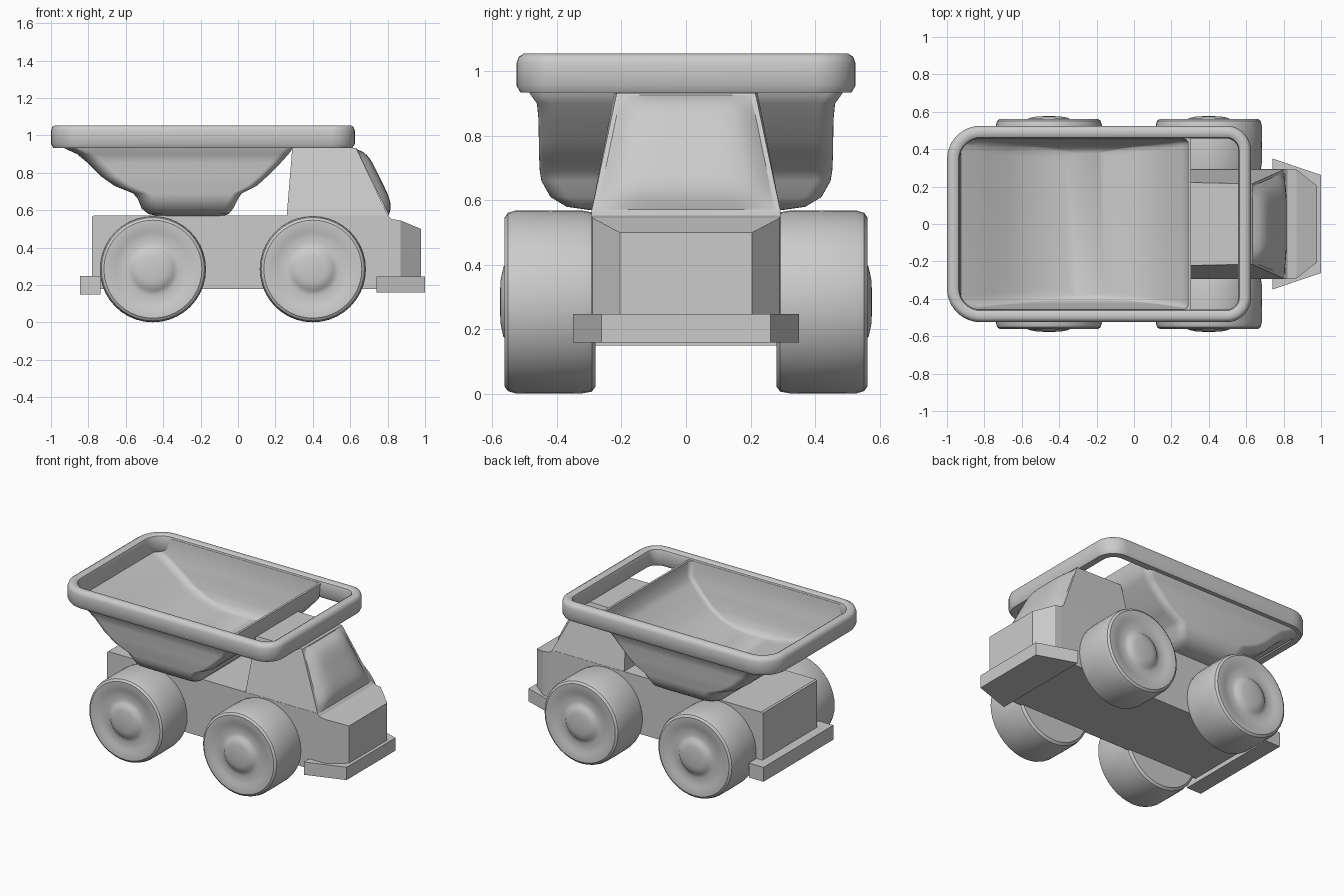
import bpy, bmesh, math

if "Cube" in bpy.data.objects:
    bpy.data.objects.remove(bpy.data.objects["Cube"])


def finish(name, bm, angle=None, bevel=0):
    bmesh.ops.recalc_face_normals(bm, faces=bm.faces)
    me = bpy.data.meshes.new(name)
    bm.to_mesh(me)
    bm.free()
    ob = bpy.data.objects.new(name, me)
    bpy.context.collection.objects.link(ob)
    if bevel:
        mod = ob.modifiers.new("bevel", 'BEVEL')
        mod.width, mod.segments = bevel, 2
    if angle:
        bpy.ops.object.select_all(action='DESELECT')
        ob.select_set(True)
        bpy.context.view_layer.objects.active = ob
        bpy.ops.object.shade_smooth_by_angle(angle=math.radians(angle))
    return ob


def loft(name, rings, cap=True, closed=False, angle=None, bevel=0):
    """Skin a list of equally sized point rings."""
    bm = bmesh.new()
    vs = [[bm.verts.new(p) for p in ring] for ring in rings]
    pairs = list(zip(vs, vs[1:])) + ([(vs[-1], vs[0])] if closed else [])
    n = len(rings[0])
    for a, b in pairs:
        for i in range(n):
            j = (i + 1) % n
            bm.faces.new((a[i], a[j], b[j], b[i]))
    if cap and not closed:
        bm.faces.new(vs[0])
        bm.faces.new(vs[-1])
    return finish(name, bm, angle, bevel)


def round_rect(x0, x1, hy, r0, r1, z, n=7):
    """Rounded rectangle; r0 is the rear and r1 the front corner radius."""
    pts = []
    for cx, cy, r, a0 in ((x1 - r1, hy - r1, r1, 0), (x0 + r0, hy - r0, r0, 90),
                          (x0 + r0, r0 - hy, r0, 180), (x1 - r1, r1 - hy, r1, 270)):
        for i in range(n + 1):
            a = math.radians(a0 + 90 * i / n)
            pts.append((cx + r * math.cos(a), cy + r * math.sin(a), z))
    return pts


def section_x(x, z0, z1, hy0, hy1=None):
    hy1 = hy0 if hy1 is None else hy1
    return [(x, -hy0, z0), (x, hy0, z0), (x, hy1, z1), (x, -hy1, z1)]


def slab(x0, x1, hy0, hy1, z):
    return [(x0, -hy0, z), (x1, -hy1, z), (x1, hy1, z), (x0, hy0, z)]


# Chassis with chamfered bonnet
loft("chassis", [section_x(-0.78, .18, .565, .29), section_x(-0.77, .18, .572, .293),
                 section_x(.80, .18, .572, .293), section_x(.82, .18, .553, .293),
                 section_x(.87, .18, .545, .29), section_x(.978, .18, .50, .205)])

# Bumpers
loft("front_bumper", [slab(.74, 1.0, .35, .262, z) for z in (.16, .247)])
loft("rear_bumper", [slab(-.845, -.735, .375, .375, z) for z in (.15, .248)])

# Tapered cab
loft("cab", [slab(.26, .805, .293, .293, .565), slab(.29, .632, .222, .215, .932)])

# Bulging windscreen panel
bm = bmesh.new()
N = 14
grid = []
for i in range(N + 1):
    v = i / N
    row = []
    for j in range(N + 1):
        u = 2 * j / N - 1
        bulge = .046 * (1 - abs(u) ** 5) * (1 - abs(2 * v - 1) ** 5)
        row.append(bm.verts.new((.806 - .173 * v + bulge * .9, u * (.275 - .073 * v),
                                 .572 + .355 * v + bulge * .43)))
    grid.append(row)
for i in range(N):
    for j in range(N):
        bm.faces.new((grid[i][j], grid[i][j + 1], grid[i + 1][j + 1], grid[i + 1][j]))
finish("windscreen", bm, 40)

# Dump bed: outer wall upward, then inner scoop downward (z, rear x, front x, half width)
outer = [(.57, -.43, -.08, .30), (.58, -.48, -.05, .37), (.61, -.515, -.025, .42),
         (.66, -.535, 0, .448), (.69, -.56, .02, .453), (.73, -.66, .10, .455),
         (.78, -.73, .155, .456), (.85, -.80, .225, .457), (.90, -.86, .27, .462),
         (.932, -.93, .295, .485), (1.035, -.965, .305, .485)]
inner = [(1.035, -.935, .29, .458), (.935, -.925, .285, .45), (.90, -.86, .252, .443),
         (.85, -.775, .20, .435), (.78, -.67, .12, .425), (.73, -.56, .03, .415),
         (.70, -.45, -.07, .40), (.69, -.36, -.16, .38)]
rings = [round_rect(x0, x1, hy, .09, .05, z) for z, x0, x1, hy in outer]
rings += [round_rect(x0, x1, hy, .06, .03, z) for z, x0, x1, hy in inner]
loft("dump_bed", rings, angle=45)

# Rim around the bed and over the cab (inset, z)
profile = [(.012, .934), (0, .955), (0, 1.025), (.007, 1.045), (.022, 1.054),
           (.048, 1.054), (.062, 1.045), (.068, 1.025), (.068, .955), (.056, .934)]
loft("bed_rim", [round_rect(-1 + d, .625 - d, .525 - d, .18 - d, .13 - d, z, 9)
                 for d, z in profile], closed=True, angle=40)

# Wheels: tyre, dished face and domed hub (radius, y)
wheel = [(.05, .28), (.262, .28), (.278, .292), (.283, .32), (.284, .42), (.283, .53),
         (.276, .552), (.262, .562), (.215, .561), (.195, .552), (.14, .552),
         (.118, .556), (.108, .566), (.07, .574), (.02, .577)]
for side, s in (("right", -1), ("left", 1)):
    for end, cx in (("rear", -.455), ("front", .40)):
        loft(f"{end}_{side}_wheel",
             [[(cx + r * math.cos(k * math.tau / 40), s * y,
                .285 + r * math.sin(k * math.tau / 40)) for k in range(40)]
              for r, y in wheel], angle=35)
